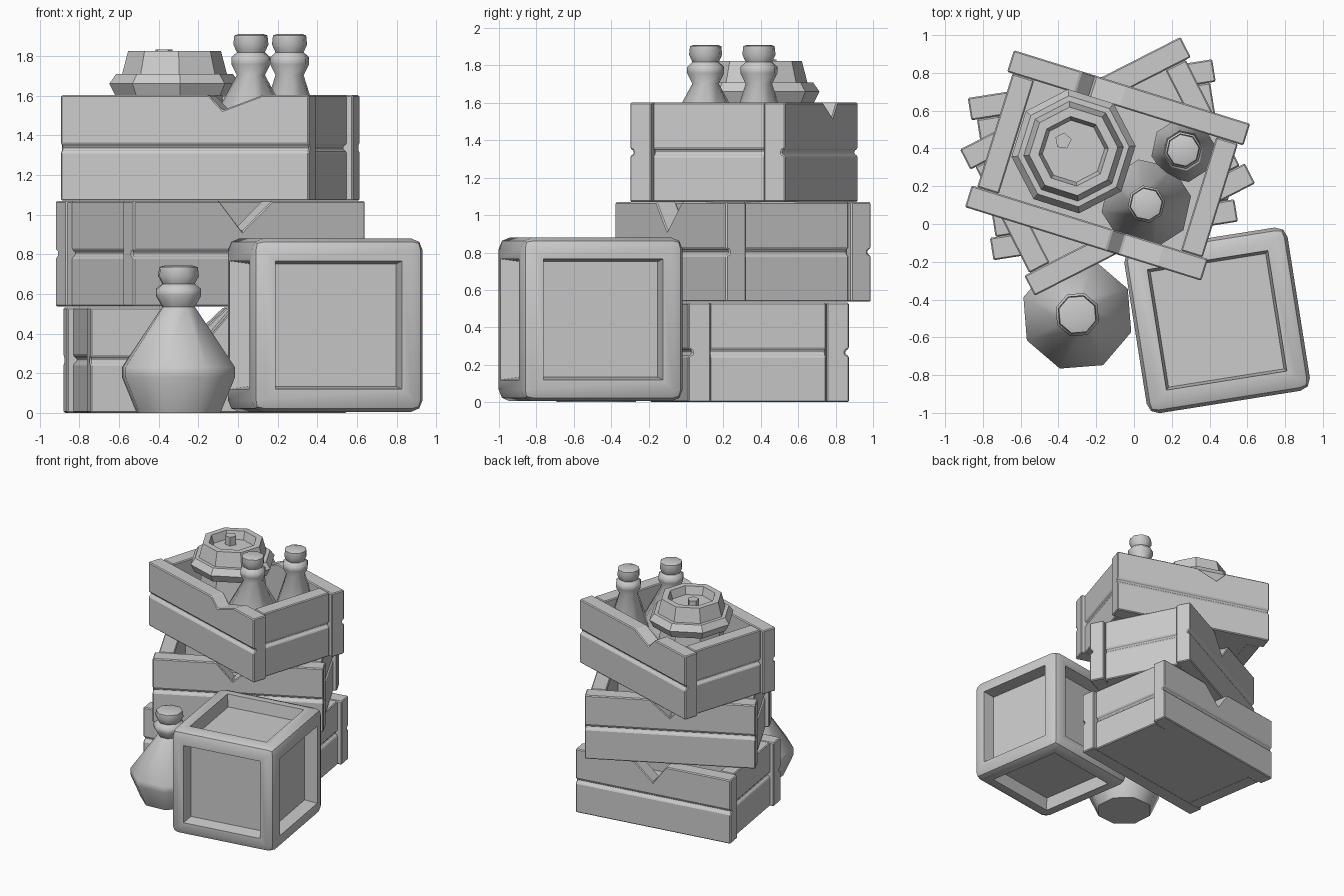
import bpy, bmesh, math
from mathutils import Matrix

if "Cube" in bpy.data.objects:
    bpy.data.objects.remove(bpy.data.objects["Cube"])

# One flat grey for everything
grey = bpy.data.materials.new("plain grey")
grey.use_nodes = True
grey.diffuse_color = (0.6, 0.6, 0.6, 1)
grey.node_tree.nodes["Principled BSDF"].inputs["Base Color"].default_value = (0.6, 0.6, 0.6, 1)


def finish(name, bm, place, bevel=0, segments=1, smooth=None):
    """Turn a bmesh into a placed object with optional bevel and smoothing."""
    bmesh.ops.recalc_face_normals(bm, faces=bm.faces[:])
    mesh = bpy.data.meshes.new(name)
    bm.to_mesh(mesh)
    bm.free()
    mesh.materials.append(grey)
    ob = bpy.data.objects.new(name, mesh)
    bpy.context.collection.objects.link(ob)
    ob.matrix_world = place
    if bevel:
        mod = ob.modifiers.new("soft edges", 'BEVEL')
        mod.width, mod.segments, mod.limit_method = bevel, segments, 'ANGLE'
    if smooth:
        bpy.ops.object.select_all(action='DESELECT')
        ob.select_set(True)
        bpy.context.view_layer.objects.active = ob
        bpy.ops.object.shade_smooth_by_angle(angle=math.radians(smooth))
    return ob


def loft(bm, rings):
    """Skin a list of equal closed rings and cap both ends."""
    rows = [[bm.verts.new(p) for p in ring] for ring in rings]
    n = len(rows[0])
    for a, b in zip(rows, rows[1:]):
        for i in range(n):
            j = (i + 1) % n
            bm.faces.new((a[i], a[j], b[j], b[i]))
    bm.faces.new(rows[0])
    bm.faces.new(rows[-1])


def at(x, y, z, degrees=0):
    return Matrix.Translation((x, y, z)) @ Matrix.Rotation(math.radians(degrees), 4, 'Z')


# ---- open plank crates ----
LENGTH, WIDTH, HEIGHT = 1.31, 0.87, 0.532
WALL, GROOVE = 0.12, 0.02


def wall_section(top):
    """Wall cross-section as (depth from the outer face, height)."""
    mid = HEIGHT / 2
    return [(0, 0), (0, mid - GROOVE), (GROOVE, mid - 0.008), (GROOVE, mid + 0.008),
            (0, mid + GROOVE), (0, top), (WALL, top), (WALL, 0)]


def crate(name, place, front_notch, rear_notch):
    # Long walls, each with a split in its top edge
    for label, side, notch in (("front", -1, front_notch), ("rear", 1, rear_notch)):
        start, low, end, depth = notch
        stations = [(-LENGTH / 2, 0), (start, 0), (low, depth), (end, 0), (LENGTH / 2, 0)]
        bm = bmesh.new()
        loft(bm, [[(u, side * (WIDTH / 2 - d), z) for d, z in wall_section(HEIGHT - drop)]
                  for u, drop in stations])
        finish(f"{name}_{label}_planks", bm, place, bevel=0.007)
    # Short walls sit between the long ones, slightly set back
    half = WIDTH / 2 - WALL
    for label, side in (("left", 1), ("right", -1)):
        bm = bmesh.new()
        loft(bm, [[(side * (LENGTH / 2 - 0.03 - d), v, z) for d, z in wall_section(HEIGHT)]
                  for v in (-half, half)])
        finish(f"{name}_{label}_planks", bm, place, bevel=0.007)
    # Floor board
    bm = bmesh.new()
    bmesh.ops.create_cube(bm, size=1, matrix=Matrix.Translation((0, 0, 0.051)) @
                          Matrix.Diagonal((LENGTH - 0.1, WIDTH - 0.1, 0.1, 1)))
    finish(f"{name}_floor", bm, place)


crate("bottom_crate", at(-0.165, 0.34, 0, 9), (-0.2, -0.05, 0.08, 0.15), (-0.11, 0, 0.16, 0.15))
crate("middle_crate", at(-0.14, 0.305, 0.537, 27), (-0.17, -0.04, 0.13, 0.155),
      (-0.13, 0, 0.16, 0.15))
crate("top_crate", at(-0.14, 0.31, 1.07, -17.3), (0.126, 0.2, 0.41, 0.075),
      (-0.28, -0.2, -0.03, 0.08))


# ---- closed box with a recessed panel on each side ----
BOX = 0.875
bm = bmesh.new()
bmesh.ops.create_cube(bm, size=BOX)
bmesh.ops.bevel(bm, geom=bm.edges[:], offset=0.06, segments=2, profile=0.5, affect='EDGES')
panels = sorted(bm.faces, key=lambda f: -f.calc_area())[:6]
bmesh.ops.inset_individual(bm, faces=panels, thickness=0.077)
bmesh.ops.inset_individual(bm, faces=panels, thickness=0.02, depth=-0.1)
finish("panel_box", bm, at(0.44, -0.51, BOX / 2 + 0.005, 9), smooth=35)


# ---- turned pieces ----
def turned(name, profile, place, sides=8, smooth=None):
    bm = bmesh.new()
    loft(bm, [[(r * math.cos(math.tau * i / sides), r * math.sin(math.tau * i / sides), z)
               for i in range(sides)] for r, z in profile])
    return finish(name, bm, place, smooth=smooth)


def bottle(name, place, body, neck, tall):
    """Wide low belly, tapering shoulder and two collars."""
    profile = [(body * 0.74, 0), (body, 0.18), (body, 0.23), (neck * 0.72, 0.535),
               (neck, 0.59), (neck, 0.625), (neck * 0.72, 0.65), (neck * 0.9, 0.69),
               (neck * 0.85, 0.735), (neck * 0.65, 0.742)]
    turned(name, [(r, z * tall) for r, z in profile], place, smooth=62)


bottle("ground_bottle", at(-0.30, -0.48, 0, 27), 0.3, 0.12, 1)
bottle("front_crate_bottle", at(0.065, 0.105, 1.168, 10), 0.24, 0.1, 1)
bottle("rear_crate_bottle", at(0.26, 0.39, 1.168, 10), 0.17, 0.1, 1)

# Pot with a stepped, dished lid and a small off-centre knob
turned("pot", [(0.22, 1.15), (0.27, 1.35), (0.24, 1.62)], at(-0.32, 0.385, 0, 5))
turned("pot_lid", [(0.22, 1.6), (0.3, 1.6), (0.33, 1.66), (0.295, 1.71), (0.265, 1.71),
                   (0.235, 1.825), (0.185, 1.825), (0.165, 1.76)], at(-0.32, 0.385, 0, 5))
turned("lid_knob", [(0.045, 1.75), (0.045, 1.833)], at(-0.375, 0.44, 0, 10), sides=5)
